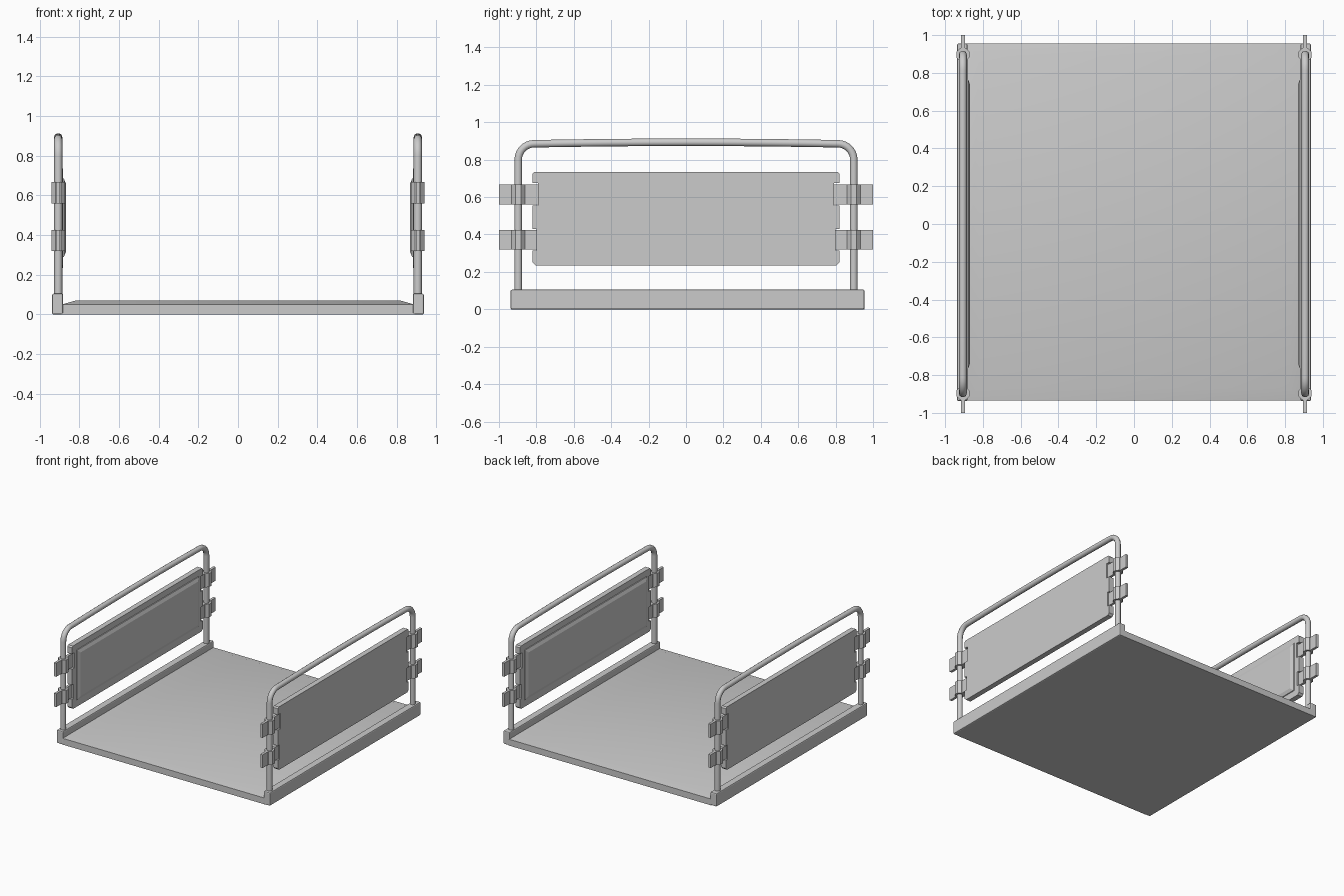
import bpy, bmesh
from math import sin, cos, pi, radians

if "Cube" in bpy.data.objects:
    bpy.data.objects.remove(bpy.data.objects["Cube"])

RX = 0.906  # x of the side rails


def finish(name, bm, bevel=0.0, smooth=None):
    bmesh.ops.recalc_face_normals(bm, faces=bm.faces)
    me = bpy.data.meshes.new(name)
    bm.to_mesh(me)
    bm.free()
    ob = bpy.data.objects.new(name, me)
    bpy.context.collection.objects.link(ob)
    if bevel:
        m = ob.modifiers.new("bevel", "BEVEL")
        m.width, m.segments = bevel, 2
    if smooth:
        bpy.ops.object.select_all(action='DESELECT')
        ob.select_set(True)
        bpy.context.view_layer.objects.active = ob
        bpy.ops.object.shade_smooth_by_angle(angle=radians(smooth))
    return ob


def box(name, lo, hi, bevel=0.0):
    bm = bmesh.new()
    bmesh.ops.create_cube(bm, size=1)
    for v in bm.verts:
        v.co = [(lo[i] + hi[i]) / 2 + v.co[i] * (hi[i] - lo[i]) for i in range(3)]
    return finish(name, bm, bevel)


def prism(name, profile, vec, bevel=0.0, smooth=None):
    bm = bmesh.new()
    f = bm.faces.new([bm.verts.new(p) for p in profile])
    r = bmesh.ops.extrude_face_region(bm, geom=[f])
    for g in r["geom"]:
        if isinstance(g, bmesh.types.BMVert):
            for i in range(3):
                g.co[i] += vec[i]
    return finish(name, bm, bevel, smooth)


# floor tray with a softly raised centre
bm = bmesh.new()
levels = [(0.89, -0.935, 0.955, 0), (0.89, -0.935, 0.955, 0.05), (0.82, -0.87, 0.89, 0.07)]
rings = [[bm.verts.new((x, y, z)) for x, y in ((-w, a), (w, a), (w, b), (-w, b))]
         for w, a, b, z in levels]
bm.faces.new(rings[0])
bm.faces.new(rings[-1])
for r0, r1 in zip(rings, rings[1:]):
    for i in range(4):
        bm.faces.new((r0[i], r0[i - 1], r1[i - 1], r1[i]))
finish("floor", bm, smooth=30)

for s, side in ((-1, "left"), (1, "right")):
    # floor side sill
    xs = sorted((s * 0.881, s * 0.937))
    box(side + "_sill", (xs[0], -0.938, 0), (xs[1], 0.955, 0.105), 0.008)

    # bent tube rail, slightly bowed along the top
    R, Y, Z = 0.085, 0.897, 0.885
    arc = [(Y - R + R * cos(t * pi / 16), Z - R + R * sin(t * pi / 16)) for t in range(9)]
    bow = [(y, Z + 0.008 * (1 - (y / 0.8) ** 2)) for y in (0.6, 0.4, 0.2)]
    half = [(Y, 0.08)] + arc + bow
    path = half + [(0, Z + 0.008)] + [(-y, z) for y, z in reversed(half)]
    cu = bpy.data.curves.new(side + "_tube_rail", 'CURVE')
    cu.dimensions = '3D'
    cu.bevel_depth, cu.bevel_resolution, cu.use_fill_caps = 0.021, 3, True
    sp = cu.splines.new('POLY')
    sp.points.add(len(path) - 1)
    for p, (y, z) in zip(sp.points, path):
        p.co = (s * RX, y, z, 1)
    sp.use_smooth = True
    bpy.context.collection.objects.link(bpy.data.objects.new(side + "_tube_rail", cu))

    # side board with notches at the clips
    q = [(0.82, 0.25), (0.82, 0.315), (0.80, 0.315), (0.80, 0.43), (0.82, 0.43),
         (0.82, 0.555), (0.79, 0.555), (0.79, 0.675), (0.82, 0.675), (0.82, 0.725),
         (0.81, 0.735)]
    q = [(0.805, 0.235)] + q
    outline = q + [(-y, z) for y, z in reversed(q)]
    prism(side + "_board", [(s * 0.925, y, z) for y, z in outline], (-s * 0.042, 0, 0))

    # raised field on the inner face of the board
    bm = bmesh.new()
    rs = []
    for x, y, z0, z1 in ((0.89, 0.77, 0.285, 0.69), (0.878, 0.765, 0.29, 0.685),
                         (0.867, 0.735, 0.315, 0.66)):
        rs.append([bm.verts.new((s * x, a, b)) for a, b in ((-y, z0), (y, z0), (y, z1), (-y, z1))])
    bm.faces.new(rs[0])
    bm.faces.new(rs[-1])
    for r0, r1 in zip(rs, rs[1:]):
        for i in range(4):
            bm.faces.new((r0[i], r0[i - 1], r1[i - 1], r1[i]))
    finish(side + "_board_field", bm)

    for e, end in ((-1, "front"), (1, "back")):
        for z0, z1, inner, lvl in ((0.32, 0.425, 0.79, "lower"), (0.56, 0.668, 0.78, "upper")):
            tag = f"{side}_{end}_{lvl}"
            # clip strap
            ys = sorted((e * inner, e * 1.0))
            box(tag + "_strap", (s * RX - 0.01, ys[0], z0), (s * RX + 0.01, ys[1], z1))
            # octagonal sleeve round the post
            prism(tag + "_sleeve",
                  [(s * RX + 0.035 * cos(k * pi / 4 + pi / 8) / cos(pi / 8),
                    e * 0.897 + 0.035 * sin(k * pi / 4 + pi / 8) / cos(pi / 8), z0)
                   for k in range(8)], (0, 0, z1 - z0))
